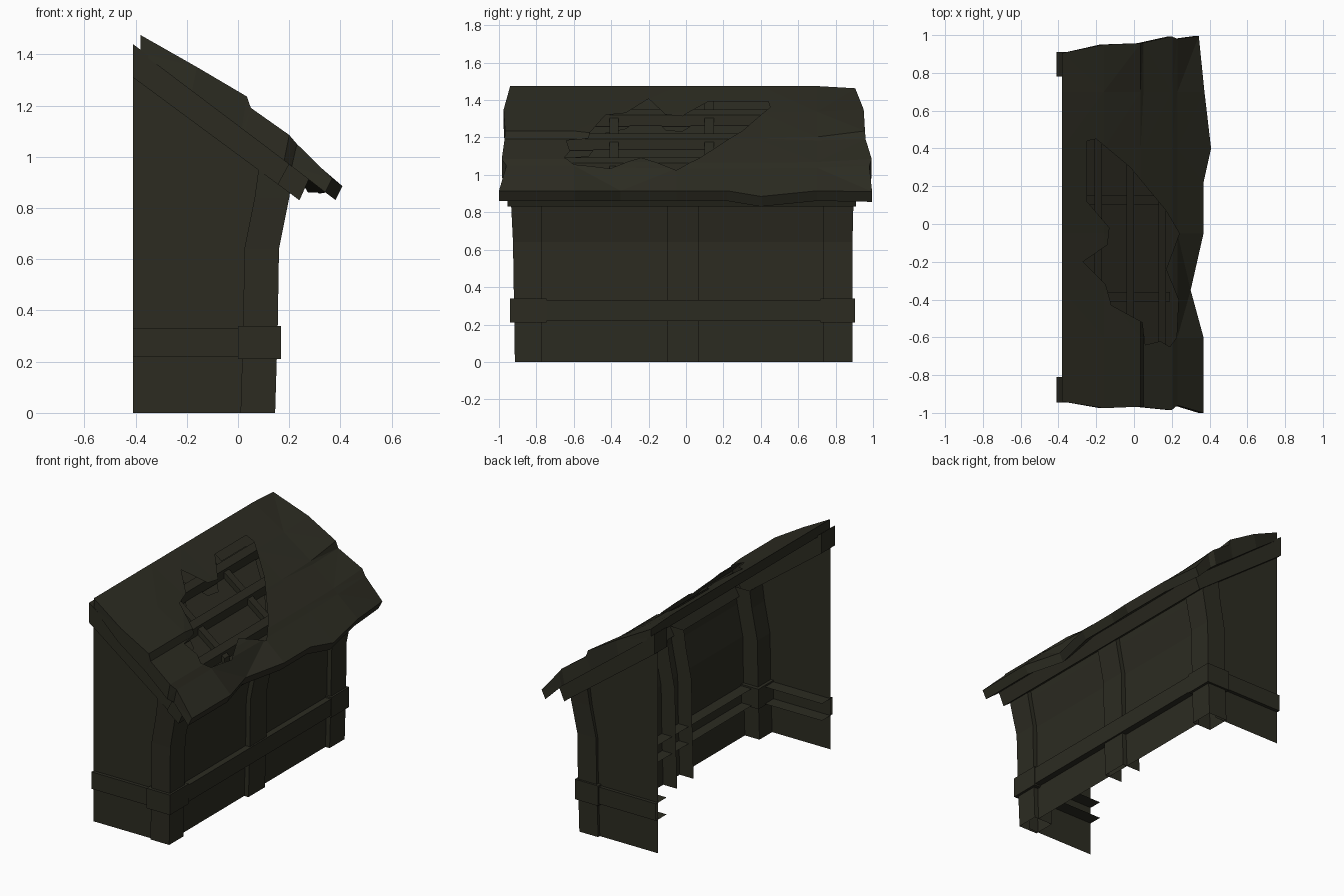
import bpy, bmesh

if "Cube" in bpy.data.objects:
    bpy.data.objects.remove(bpy.data.objects["Cube"])

mat = bpy.data.materials.new("dark olive wood")
mat.diffuse_color = (0.025, 0.0245, 0.0155, 1)
mat.use_nodes = True
mat.node_tree.nodes["Principled BSDF"].inputs["Base Color"].default_value = mat.diffuse_color


def finish(name, bm):
    bmesh.ops.recalc_face_normals(bm, faces=bm.faces)
    me = bpy.data.meshes.new(name)
    bm.to_mesh(me)
    bm.free()
    me.materials.append(mat)
    ob = bpy.data.objects.new(name, me)
    bpy.context.collection.objects.link(ob)
    return ob


def skin(name, rows, closed=False, cap=False):
    """Join rows of points into a sheet or a tube."""
    bm = bmesh.new()
    vs = [[bm.verts.new(p) for p in r] for r in rows]
    n = len(rows[0])
    for a, b in zip(vs, vs[1:]):
        for i in range(n if closed else n - 1):
            j = (i + 1) % n
            bm.faces.new((a[i], a[j], b[j], b[i]))
    if cap:
        caps = [bm.faces.new(vs[0]), bm.faces.new(vs[-1])]
        bmesh.ops.triangulate(bm, faces=caps)
    return finish(name, bm)


def prism_y(name, prof, y0, y1):
    """Extrude an (x, z) profile along y."""
    return skin(name, [[(x, y, z) for x, z in prof] for y in (y0, y1)], True, True)


def box(name, x0, x1, y0, y1, z0, z1):
    return prism_y(name, [(x0, z0), (x1, z0), (x1, z1), (x0, z1)], y0, y1)


# Curved front profile: (height, outer x)
levels = [(0, .145), (.33, .155), (.64, .16), (.84, .20), (.95, .215)]


def rafter_z(x, drop=0):
    return 1.44 - .754 * (x + .41) - drop


# Front wall panel, set back from the posts
skin("front_wall", [[(x - .03, -.78, z), (x - .03, .75, z)] for z, x in levels])

# Middle post: channel open at the back
skin("middle_post", [[(x - .13, -.10, z), (x, -.10, z), (x, .07, z), (x - .13, .07, z)]
                     for z, x in levels])

# Front beam: channel open at the back
skin("front_beam", [[(.05, y, .33), (.165, y, .33), (.163, y, .22), (.05, y, .22)]
                    for y in (-.76, .73)])

# Both ends: wall, beam, corner post, band block and gable rafter
ends = {
    "near": dict(s=-1, flare=[-.915, -.92, -.925, -.935, -.94], inner=-.77,
                 wall=-.90, band=(-.94, -.745), board=(-.945, -.81)),
    "far": dict(s=1, flare=[.89, .89, .89, .895, .90], inner=.735,
                wall=.872, band=(.72, .903), board=(.78, .91)),
}
for key, e in ends.items():
    s, w, yi = e["s"], e["wall"], e["inner"]
    bm = bmesh.new()
    outline = [(-.41, 0), (.08, 0), (.10, .64), (.17, rafter_z(.17, .03)),
               (-.41, rafter_z(-.41, .03))]
    bm.faces.new([bm.verts.new((x, w, z)) for x, z in outline])
    finish(key + "_side_wall", bm)

    o = w + s * .022
    skin(key + "_side_beam", [[(x, o - s * .11, .33), (x, o, .33), (x, o, .22), (x, o - s * .11, .22)]
                              for x in (-.41, .02)])
    skin(key + "_corner_post", [[(x - .135, yi, z), (x - .135, yo, z), (x, yo, z), (x, yi, z)]
                                for (z, x), yo in zip(levels, e["flare"])], True)
    box(key + "_band_block", 0, .168, *e["band"], .21, .34)
    prism_y(key + "_gable_rafter", [(-.41, 1.44), (-.41, 1.31), (.24, .83), (.28, .92)], *e["board"])

# Eave plate carrying the roof edge
prism_y("eave_plate", [(.24, .83), (.28, .92), (.20, .975), (.155, .893)], -.955, .90)

# Battens along the roof and rafters down it, seen through the hole
for i, x in enumerate((-.21, -.04, .13)):
    prism_y(f"batten_{i}", [(a, rafter_z(a, d)) for a, d in
                            ((x, 0), (x + .04, 0), (x + .04, -.06), (x, -.06))], -.68, .48)
for i, y in enumerate((-.385, .125)):
    prism_y(f"rafter_{i}", [(a, rafter_z(a, d)) for a, d in
                            ((-.30, 0), (.19, 0), (.19, -.045), (-.30, -.045))], y - .025, y + .025)

# Roof: uneven slab with a ragged eave, a step across the middle and a flat underside
cols = [-.6, -.35, -.05, .22, .40, .7]
step = [1, 1, .3, 0, 0, 0, .2, 1]
eave_x = [.368, .368, .30, .368, .368, .408, .373, .343]
eave_z = [.915, .915, .915, .915, .915, .885, .915, .91]
# (x, height, extra height at the step, near edge y, far edge y)
stations = [(-.38, 1.475, 0, -.94, .905), (-.16, 1.335, .015, -.975, .95),
            (.035, 1.195, .04, -.967, .957), (.05, 1.183, .008, -.97, .96),
            (.20, 1.065, .02, -.985, .993), (.23, 1.035, .015, -.96, .98),
            (None, 0, 0, -1.0, .995)]
top, low = [], []
for k, (x, z, lift, yn, yf) in enumerate(stations):
    row, under = [], []
    for i, y in enumerate([yn] + cols + [yf]):
        if x is None:
            a, c = eave_x[i], eave_z[i]
            under.append((a - .027, y, c - .054))
        else:
            a, c = x, z + lift * step[i] - (.012 if k == 0 and i == 7 else 0)
            b = a if k == 0 else a - .02
            under.append((b, y, rafter_z(b, .01)))
        row.append((a, y, c))
    top.append(row)
    low.append(under)
bm = bmesh.new()
T = [[bm.verts.new(p) for p in r] for r in top]
L = [[bm.verts.new(p) for p in r] for r in low]
m, n = len(T), len(T[0])
for G in (T, L):
    for a in range(m - 1):
        for b in range(n - 1):
            bm.faces.new((G[a][b], G[a][b + 1], G[a + 1][b + 1], G[a + 1][b]))
for a in range(m - 1):
    for b in (0, n - 1):
        bm.faces.new((T[a][b], T[a + 1][b], L[a + 1][b], L[a][b]))
for b in range(n - 1):
    for a in (0, m - 1):
        bm.faces.new((T[a][b], T[a][b + 1], L[a][b + 1], L[a][b]))
bmesh.ops.triangulate(bm, faces=bm.faces)
roof = finish("roof", bm)

# Ragged hole cut through the covering, down to the boarding
hole = [(-.25, .44), (-.20, .45), (-.02, .30), (.17, .07), (.24, -.05), (.17, -.24),
        (.235, -.40), (.225, -.60), (.19, -.65), (.14, -.62), (.06, -.64), (.045, -.52), (-.12, -.43),
        (-.15, -.32), (-.27, -.20), (-.14, -.11), (-.13, -.02), (-.25, .12)]
cutter = skin("hole_cutter", [[(x, y, rafter_z(x, -.004)) for x, y in hole],
                              [(x, y, 1.7) for x, y in hole]], True, True)
cutter.hide_render = True
mod = roof.modifiers.new("hole", "BOOLEAN")
mod.operation = "DIFFERENCE"
mod.solver = "EXACT"
mod.object = cutter
bpy.context.view_layer.objects.active = roof
bpy.ops.object.modifier_apply(modifier="hole")
bpy.data.objects.remove(cutter)

# The covering is thin: remove the upright sides of the hole
bm = bmesh.new()
bm.from_mesh(roof.data)
sides = []
for f in bm.faces:
    c = f.calc_center_median()
    if abs(f.normal.z) < .02 and -.3 < c.x < .26 and abs(c.y) < .7:
        sides.append(f)
bmesh.ops.delete(bm, geom=sides, context="FACES")
bm.to_mesh(roof.data)
bm.free()
